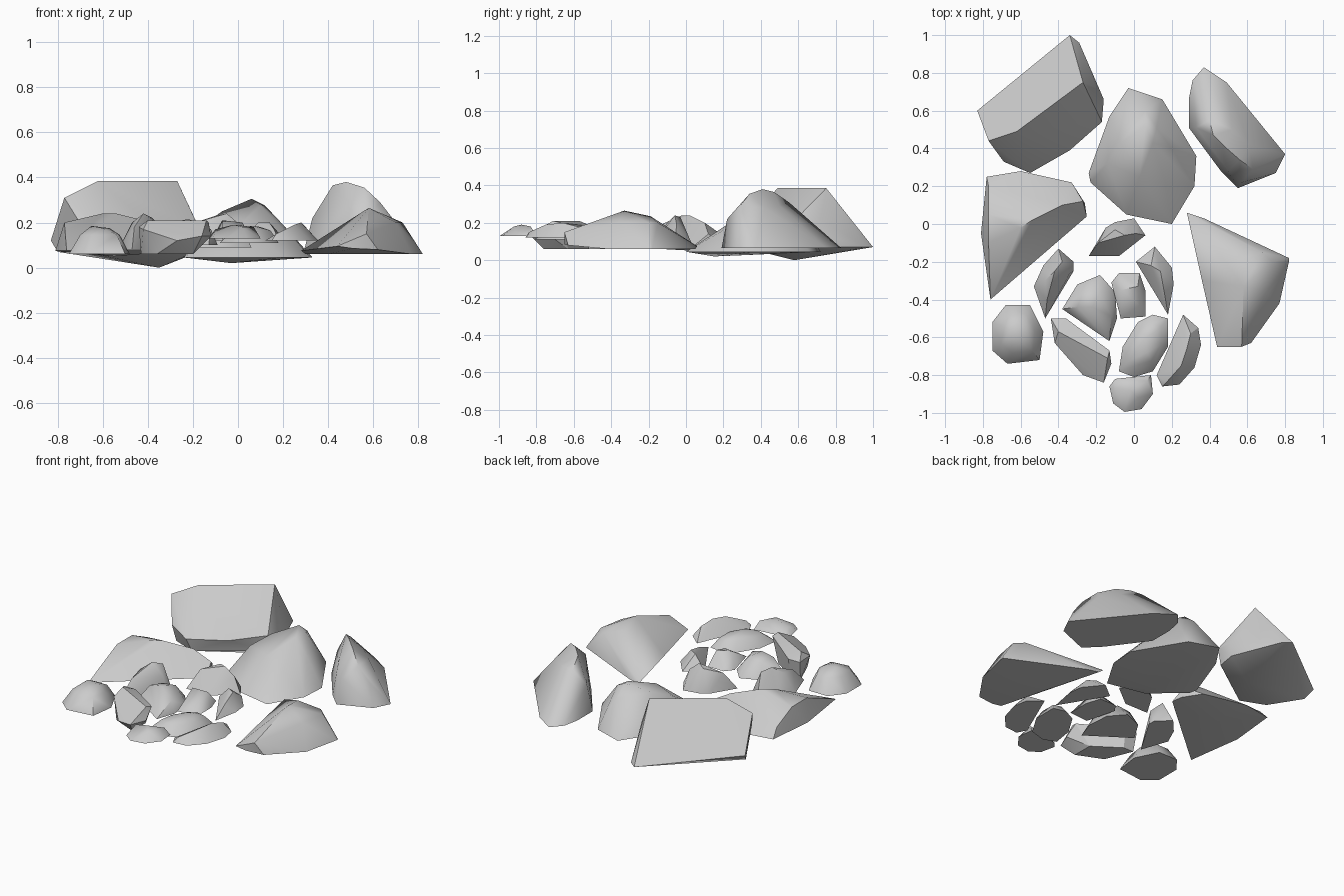
import bpy, bmesh, math
from mathutils import Vector


def rock(name, base_z, outline, crown, dome=0.0, angle=28):
    """Convex stone: ground outline, crown points, optional rounded shoulder ring."""
    bm = bmesh.new()
    pts = [Vector((x, y, base_z)) for x, y in outline] + [Vector(p) for p in crown]
    if dome:
        tip = sum((Vector(p) for p in crown), Vector()) / len(crown)
        for x, y in outline:
            p = Vector((x, y, base_z))
            q = p.lerp(tip, 0.35)
            q.z = base_z + (tip.z - base_z) * dome
            pts.append(q)
    for p in pts:
        bm.verts.new(p)
    bmesh.ops.convex_hull(bm, input=bm.verts)
    loose = [v for v in bm.verts if not v.link_faces]
    bmesh.ops.delete(bm, geom=loose, context='VERTS')
    bmesh.ops.recalc_face_normals(bm, faces=bm.faces)
    mesh = bpy.data.meshes.new(name)
    bm.to_mesh(mesh)
    bm.free()
    ob = bpy.data.objects.new(name, mesh)
    bpy.context.collection.objects.link(ob)
    bpy.ops.object.select_all(action='DESELECT')
    ob.select_set(True)
    bpy.context.view_layer.objects.active = ob
    bpy.ops.object.shade_smooth_by_angle(angle=math.radians(angle))
    return ob


# Large boulders at the back and sides
rock("back_left_boulder", 0.07,
     [(-.34, 1.0), (-.29, .96), (-.17, .66), (-.19, .54), (-.53, .30), (-.68, .36), (-.8, .55)],
     [(-.62, .49, .385), (-.27, .75, .385), (-.77, .44, .31), (-.83, .6, .12), (-.69, .33, .18),
      (-.55, .27, .15), (-.34, .39, .15), (-.17, .54, .17), (-.16, .66, .15), (-.2, .72, .22),
      (-.35, .58, 0)])
rock("centre_boulder", 0.045,
     [(-.03, .72), (.15, .66), (.33, .36), (.32, .2), (.2, 0), (-.04, .05), (-.23, .22),
      (-.24, .27), (-.13, .57)],
     [(.06, .52, .305), (.12, .51, .275), (.1, .43, .275), (-.07, .43, .25), (-.14, .32, .2),
      (.03, .25, .21), (.17, .2, .16), (.2, .4, .19), (.06, .6, .24), (-.03, .15, .02)],
     angle=60)
rock("back_right_boulder", 0.065,
     [(.37, .83), (.49, .75), (.8, .37), (.75, .27), (.55, .19), (.46, .28), (.29, .51),
      (.29, .66), (.31, .76)],
     [(.42, .47, .365), (.48, .41, .38), (.56, .34, .355), (.63, .29, .29), (.4, .55, .31),
      (.37, .63, .22), (.33, .51, .22), (.5, .28, .28), (.57, .22, .22), (.7, .3, .2),
      (.61, .42, .28), (.52, .5, .29)], angle=65)
rock("left_boulder", 0.075,
     [(-.78, .25), (-.6, .28), (-.33, .22), (-.26, .11), (-.25, .04), (-.76, -.4), (-.81, -.05)],
     [(-.54, .02, .24), (-.38, .1, .2), (-.27, .12, .14), (-.77, .05, .2), (-.77, -.1, .2),
      (-.77, .2, .13), (-.6, -.02, .24), (-.55, .05, .05)])
rock("right_boulder", 0.06,
     [(.3, .05), (.37, .03), (.82, -.18), (.82, -.2), (.77, -.42), (.4, -.3)],
     [(.58, -.33, .265), (.55, -.19, .235), (.57, -.65, .15), (.73, -.2, .2), (.68, -.15, .2),
      (.28, .06, .075), (.36, -.3, .085), (.44, -.65, .095), (.51, -.65, .085),
      (.62, -.63, .08), (.7, -.36, .2)], angle=40)

# Ring of small stones
rock("inner_back_stone", 0.09,
     [(-.24, -.17), (-.15, -.02), (-.1, .01), (0, .03), (.06, -.06), (-.08, -.17)],
     [(-.19, -.1, .2), (-.05, -.06, .24), (-.1, -.03, .23), (.01, -.05, .19)], angle=40)
rock("inner_left_stone", 0.08,
     [(-.53, -.33), (-.48, -.22), (-.4, -.13), (-.32, -.2), (-.32, -.25), (-.47, -.5)],
     [(-.42, -.25, .24), (-.38, -.2, .22), (-.47, -.3, .2), (-.34, -.26, .18),
      (-.46, -.4, .18)], angle=45)
rock("inner_centre_stone", 0.1,
     [(-.38, -.45), (-.3, -.32), (-.18, -.27), (-.1, -.36), (-.09, -.5), (-.13, -.62)],
     [(-.22, -.44, .215), (-.3, -.44, .2), (-.18, -.36, .2), (-.27, -.36, .19),
      (-.12, -.49, .17)], angle=50)
rock("inner_small_stone", 0.12,
     [(-.12, -.31), (-.08, -.26), (.03, -.26), (.06, -.35), (.06, -.49), (-.07, -.5)],
     [(-.07, -.35, .21), (.02, -.33, .2), (.03, -.43, .17)], angle=60)
rock("inner_right_stone", 0.12,
     [(.01, -.2), (.11, -.12), (.2, -.23), (.21, -.32), (.18, -.48), (.12, -.33)],
     [(.09, -.22, .2), (.14, -.25, .2), (.16, -.36, .17)], angle=40)
rock("front_round_stone", 0.11,
     [(-.08, -.78), (-.06, -.65), (.02, -.52), (.1, -.48), (.18, -.5), (.18, -.65),
      (.1, -.78), (0, -.81)],
     [(.06, -.6, .185), (.07, -.68, .185), (.1, -.58, .18)], dome=0.75, angle=60)
rock("front_right_stone", 0.12,
     [(.26, -.48), (.34, -.55), (.355, -.64), (.32, -.76), (.24, -.85), (.15, -.86),
      (.12, -.8), (.2, -.67)],
     [(.28, -.66, .2), (.25, -.75, .19), (.3, -.58, .18), (.17, -.84, .15)])
rock("front_stone", 0.13,
     [(-.13, -.86), (-.1, -.82), (.09, -.8), (.1, -.9), (.04, -.98), (-.05, -.995),
      (-.11, -.95)],
     [(-.1, -.87, .17), (-.02, -.88, .19), (.07, -.83, .18), (.02, -.92, .18)], angle=40)
rock("front_left_block", 0.06,
     [(-.43, -.52), (-.36, -.52), (-.2, -.63), (-.2, -.76), (-.36, -.69)],
     [(-.44, -.5, .18), (-.36, -.5, .18), (-.13, -.67, .2), (-.14, -.71, .21),
      (-.12, -.74, .14), (-.16, -.84, .14), (-.27, -.8, .12), (-.42, -.63, .17),
      (-.4, -.57, .21)])
rock("outer_left_stone", 0.06,
     [(-.75, -.67), (-.75, -.52), (-.68, -.43), (-.55, -.43), (-.48, -.57), (-.5, -.72),
      (-.67, -.74)],
     [(-.65, -.56, .185), (-.57, -.56, .175), (-.6, -.62, .175)], dome=0.72, angle=60)
